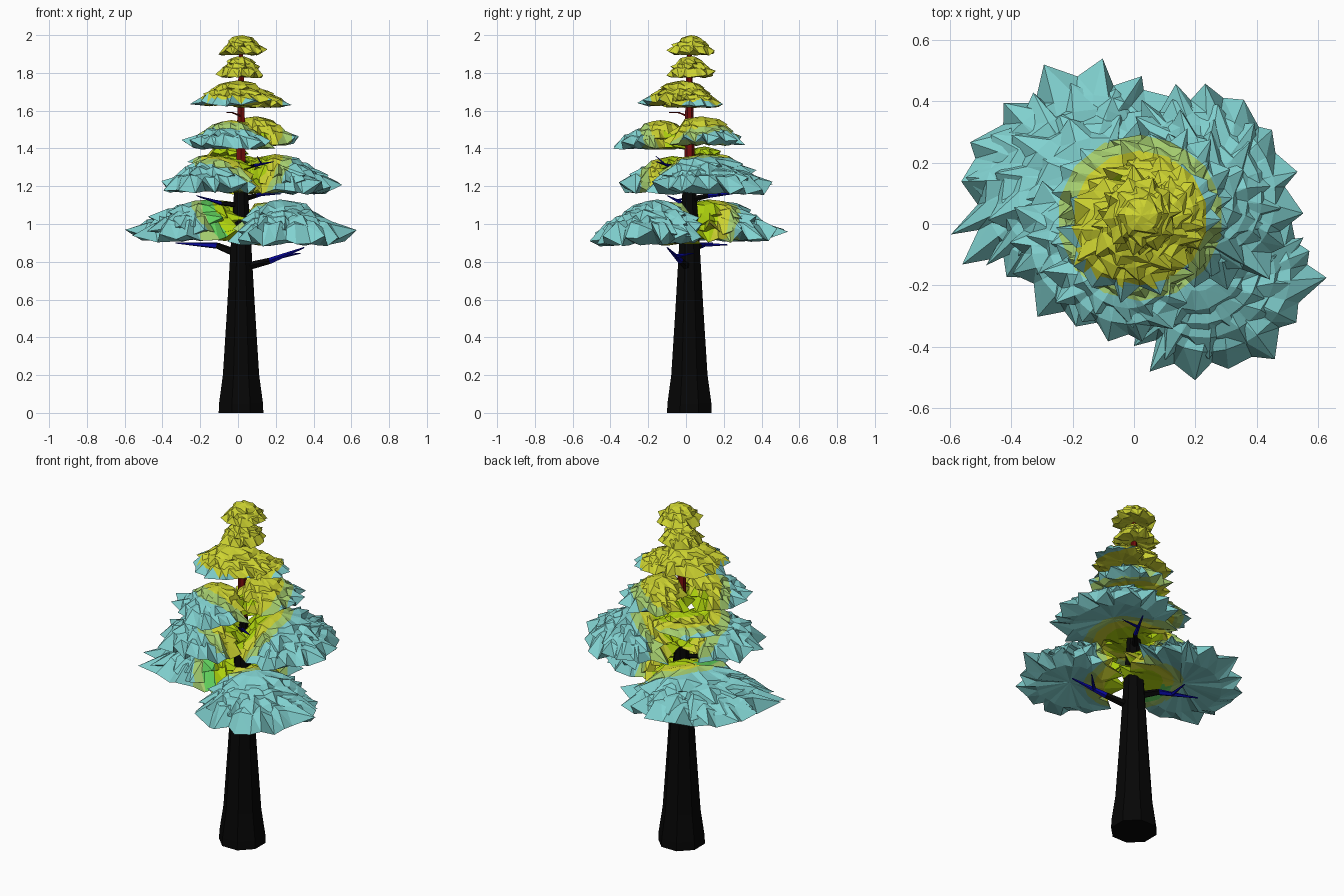
import bpy, bmesh, math, random
from mathutils import Vector, Matrix

cube = bpy.data.objects.get("Cube")
if cube:
    bpy.data.objects.remove(cube)
random.seed(4)


def material(name, rgb):
    m = bpy.data.materials.new(name)
    m.use_nodes = True
    m.diffuse_color = (*rgb, 1)
    m.node_tree.nodes["Principled BSDF"].inputs["Base Color"].default_value = (*rgb, 1)
    return m


TEAL = material("teal needles", (0.22, 0.64, 0.63))
YELLOW = material("yellow needles", (0.61, 0.65, 0.03))
LIME = material("lime needles", (0.42, 0.64, 0.004))
PALE = material("pale green needles", (0.38, 0.62, 0.16))
GREEN = material("fresh green needles", (0.12, 0.64, 0.11))
BLACK = material("black bark", (0.0018, 0.0018, 0.0018))
RED = material("dark red bark", (0.19, 0.004, 0.004))
BLUE = material("blue twig", (0.002, 0.002, 0.34))
FOLIAGE = [TEAL, YELLOW, LIME, PALE, GREEN]
AXIS = Vector((0.02, 0.02, 0))


def finish(bm, name, mats):
    bmesh.ops.recalc_face_normals(bm, faces=bm.faces)
    mesh = bpy.data.meshes.new(name)
    bm.to_mesh(mesh)
    bm.free()
    for m in mats:
        mesh.materials.append(m)
    obj = bpy.data.objects.new(name, mesh)
    bpy.context.collection.objects.link(obj)


def bridge(bm, a, b):
    n = len(a)
    for i in range(n):
        j = (i + 1) % n
        bm.faces.new((a[i], a[j], b[j]))
        bm.faces.new((a[i], b[j], b[i]))


def tube(name, points, radii, mat, sides=5):
    """Tapered limb through the points, with capped ends."""
    bm = bmesh.new()
    pts = [Vector(p) for p in points]
    rings = []
    for k, p in enumerate(pts):
        d = pts[min(k + 1, len(pts) - 1)] - pts[max(k - 1, 0)]
        q = d.to_track_quat("Z", "Y")
        rings.append([bm.verts.new(p + q @ Vector((math.cos(t), math.sin(t), 0)) * radii[k])
                      for t in (math.tau * (i + 0.5) / sides for i in range(sides))])
    for a, b in zip(rings, rings[1:]):
        bridge(bm, a, b)
    bm.faces.new(rings[0])
    bm.faces.new(rings[-1])
    finish(bm, name, [mat])


def star_cap(bm, centre, rx, ry, rot, z0, z1, spikes):
    """One jagged umbrella of needles: apex, shoulder, spiky rim, hollow underside."""
    h, n = z1 - z0, spikes * 2
    turn = Matrix.Rotation(rot, 3, "Z")
    phase = random.random()

    def vert(r, t, z):
        p = turn @ Vector((rx * r * math.cos(t), ry * r * math.sin(t), 0))
        return bm.verts.new(centre + p + Vector((0, 0, z)))

    rings = [[], [], [], []]
    for i in range(n):
        t = math.tau * (i + phase + random.uniform(-0.35, 0.35)) / n
        tip = i % 2 == 0
        rim = random.uniform(0.9, 1.08) if tip else random.uniform(0.76, 0.88)
        fold = 0.06 if tip else -0.04
        rim_z = random.uniform(0.08, 0.55) if tip else random.uniform(0, 0.3)
        rings[0].append(vert(0.36, t, z0 + h * (0.88 + random.uniform(-0.06, 0.06))))
        rings[1].append(vert(0.7, t, z0 + h * (0.7 + fold + random.uniform(-0.08, 0.08))))
        rings[2].append(vert(rim, t, z0 + h * rim_z))
        rings[3].append(vert(0.62, t, z0 + h * random.uniform(0.03, 0.15)))
    for a, b in zip(rings, rings[1:]):
        bridge(bm, a, b)
    for ring, z in ((rings[0], z1), (rings[3], z0 + h * 0.25)):
        c = vert(0, 0, z)
        for i in range(n):
            bm.faces.new((ring[i], ring[(i + 1) % n], c))


def needle_colour(p):
    r = (Vector((p.x, p.y, 0)) - AXIS).length
    if p.z > 1.665:
        return 1
    if r > 0.265 or (p.z > 1.6 and r > 0.215):
        return 0
    if r > 0.215:
        return 3
    if r > 0.155:
        return 4 if p.z < 1.15 and p.x < 0 and p.y < 0.1 else 1
    return 1 if p.z > 1.48 else 2


def clump(name, x, y, rx, ry, rot, z0, z1, tiers, spikes):
    """Stack of shrinking star caps that lean towards the trunk."""
    bm = bmesh.new()
    for k in range(tiers):
        f = k / max(tiers - 1, 1)
        s = 1 - 0.4 * f
        centre = Vector((x, y, 0)).lerp(AXIS, 0.22 * f)
        top = z1 - (z1 - z0) * 0.35 * (1 - f)
        low = z0 + (z1 - z0) * 0.5 * f
        star_cap(bm, centre, rx * s, ry * s, math.radians(rot), low, top, spikes - 2 * k)
    # Score round outlines so that the colour bands end cleanly
    if z0 < 1.665:
        for r in (0.155, 0.215, 0.265):
            for i in range(14):
                t = math.tau * i / 14
                d = Vector((math.cos(t), math.sin(t), 0))
                near = [f for f in bm.faces
                        if any((v.co - AXIS).xy.length < r + 0.02 for v in f.verts)
                        or (f.calc_center_median() - AXIS).xy.length < r + 0.05]
                geom = set(near)
                for f in near:
                    geom.update(f.edges)
                    geom.update(f.verts)
                bmesh.ops.bisect_plane(bm, geom=list(geom), dist=1e-5,
                                       plane_co=AXIS + d * r, plane_no=d)
    for f in bm.faces:
        f.material_index = needle_colour(f.calc_center_median())
    finish(bm, name, FOLIAGE)


# Trunk: flared black base, slender red leader
def trunk(name, profile, mat, sides):
    tube(name, [(0.016, 0.018, z) for z, r in profile], [r for z, r in profile], mat, sides)


trunk("trunk", [(0, 0.128), (0.05, 0.126), (0.2, 0.104), (0.55, 0.08), (0.87, 0.06), (1.2, 0.038),
                (1.33, 0.03)], BLACK, 8)
trunk("leader", [(1.32, 0.028), (1.6, 0.022), (1.93, 0.012)], RED, 6)


# Branches: black stub, then a forked blue twig
def branch(name, root, elbow, tip, fork, r):
    mid = Vector(elbow).lerp(Vector(tip), 0.35)
    tube(name, [root, elbow], [r, r * 0.75], BLACK)
    tube(name + "_twig", [elbow, mid, tip], [r * 0.75, r * 0.55, r * 0.15], BLUE)
    tube(name + "_fork", [mid, fork], [r * 0.5, r * 0.12], BLUE)


branch("low_right_branch", (0.03, 0.01, 0.77), (0.17, -0.03, 0.805), (0.35, -0.1, 0.875),
       (0.33, 0.04, 0.845), 0.023)
branch("low_left_branch", (0, 0.03, 0.84), (-0.11, 0.07, 0.885), (-0.33, 0.14, 0.9),
       (-0.17, 0.22, 0.89), 0.023)
branch("middle_left_branch", (0, 0.01, 1.1), (-0.09, -0.02, 1.11), (-0.22, -0.1, 1.15),
       (-0.2, 0.0, 1.14), 0.015)
branch("middle_back_branch", (0.02, 0.03, 1.13), (0.09, 0.12, 1.15), (0.17, 0.28, 1.165),
       (0.23, 0.18, 1.16), 0.017)
branch("upper_front_branch", (0.02, 0, 1.29), (0.09, -0.09, 1.31), (0.19, -0.16, 1.33),
       (0.1, -0.16, 1.36), 0.012)
tube("small_twig", [(0.02, 0.01, 1.57), (-0.03, -0.04, 1.59), (-0.06, -0.09, 1.59)],
     [0.006, 0.004, 0.002], RED)

# Foliage: paired clumps spiralling up the trunk, then single caps
clump("low_back_left_foliage", -0.2, 0.15, 0.44, 0.35, 38, 0.9, 1.13, 4, 16)
clump("low_front_right_foliage", 0.28, -0.2, 0.35, 0.29, 35, 0.88, 1.13, 4, 15)
clump("middle_right_foliage", 0.245, 0.12, 0.36, 0.3, -65, 1.15, 1.37, 4, 15)
clump("middle_left_foliage", -0.14, -0.1, 0.3, 0.25, -40, 1.16, 1.36, 3, 14)
clump("middle_back_foliage", -0.07, 0.12, 0.2, 0.15, 15, 1.31, 1.41, 2, 11)
clump("upper_front_left_foliage", -0.05, -0.18, 0.25, 0.2, -25, 1.39, 1.55, 3, 13)
clump("upper_back_right_foliage", 0.12, 0.1, 0.23, 0.21, -45, 1.41, 1.57, 3, 13)
clump("crown_left_foliage", -0.01, -0.03, 0.24, 0.21, 20, 1.62, 1.76, 3, 12)
clump("crown_right_foliage", 0.11, 0.03, 0.18, 0.15, 40, 1.61, 1.72, 3, 12)
clump("crown_cap", 0.015, 0.025, 0.13, 0.13, 0, 1.77, 1.89, 3, 11)
clump("tree_tip", 0.025, 0.03, 0.13, 0.13, 0, 1.89, 2.0, 3, 10)
